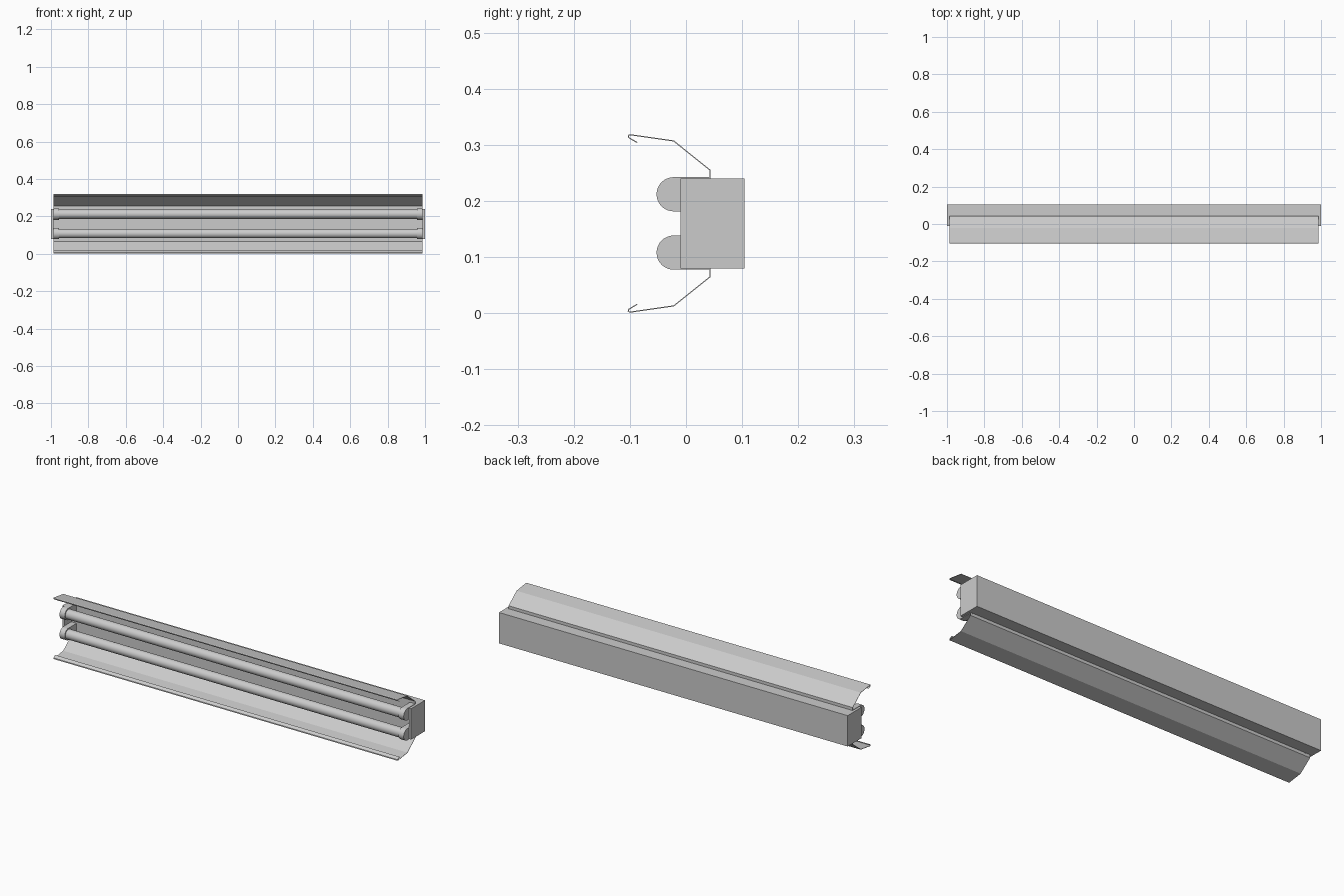
import bpy, bmesh, math
from mathutils import Vector

if "Cube" in bpy.data.objects:
    bpy.data.objects.remove(bpy.data.objects["Cube"], do_unlink=True)

MID_Z = 0.16      # mirror height of the fixture
HALF = 0.987      # half length between the end caps

grey = bpy.data.materials.new("light_grey")
grey.use_nodes = True
colour = (0.6, 0.6, 0.6, 1)
grey.diffuse_color = colour
grey.node_tree.nodes["Principled BSDF"].inputs["Base Color"].default_value = colour


def make_object(name, bm):
    bmesh.ops.recalc_face_normals(bm, faces=bm.faces)
    mesh = bpy.data.meshes.new(name)
    bm.to_mesh(mesh)
    bm.free()
    mesh.materials.append(grey)
    ob = bpy.data.objects.new(name, mesh)
    bpy.context.collection.objects.link(ob)
    return ob


def prism(name, points, direction):
    """Closed outline pushed along a direction."""
    bm = bmesh.new()
    face = bm.faces.new([bm.verts.new(p) for p in points])
    res = bmesh.ops.extrude_face_region(bm, geom=[face], use_keep_orig=True)
    verts = [g for g in res["geom"] if isinstance(g, bmesh.types.BMVert)]
    bmesh.ops.translate(bm, verts=verts, vec=Vector(direction))
    return make_object(name, bm)


def smooth(ob):
    bpy.ops.object.select_all(action='DESELECT')
    ob.select_set(True)
    bpy.context.view_layer.objects.active = ob
    bpy.ops.object.shade_smooth_by_angle(angle=math.radians(35))


# Housing: shallow back box whose end caps reach forward
plan = [(-1, 0.104), (-1, -0.01), (-HALF, -0.01), (-HALF, 0.044),
        (HALF, 0.044), (HALF, -0.01), (1, -0.01), (1, 0.104)]
prism("housing", [(x, y, 0.08) for x, y in plan], (0, 0, 0.16))

# Bent sheet reflector, as height above the middle
bend = [(0.043, 0.079), (0.043, 0.095), (-0.022, 0.147), (-0.099, 0.158),
        (-0.103, 0.157), (-0.102, 0.153), (-0.087, 0.144)]
TUBE_Y, TUBE_OFF = -0.022, 0.052

for side, label in ((1, "upper"), (-1, "lower")):
    # Reflector
    bm = bmesh.new()
    rows = [[bm.verts.new((x, y, MID_Z + side * h)) for x in (-HALF, HALF)]
            for y, h in bend]
    for a, b in zip(rows, rows[1:]):
        bm.faces.new((a[0], a[1], b[1], b[0]))
    reflector = make_object(label + "_reflector", bm)
    sheet = reflector.modifiers.new("sheet", 'SOLIDIFY')
    sheet.thickness = 0.002
    sheet.offset = 0

    # Lamp tube
    z = MID_Z + side * TUBE_OFF
    ring = [(-0.965, TUBE_Y + 0.025 * math.cos(t * math.tau / 32),
             z + 0.025 * math.sin(t * math.tau / 32)) for t in range(32)]
    smooth(prism(label + "_tube", ring, (1.93, 0, 0)))

    # Round-nosed lamp sockets at both ends
    arc = [math.pi / 2 + math.pi * i / 16 for i in range(17)]
    nose = [(TUBE_Y + 0.0305 * math.cos(a), z + 0.0305 * math.sin(a)) for a in arc]
    nose += [(0.044, z - 0.0305), (0.044, z + 0.0305)]
    for end, end_name in ((1, "left"), (-1, "right")):
        smooth(prism(f"{label}_{end_name}_socket",
                     [(end * HALF, y, h) for y, h in nose], (-end * 0.03, 0, 0)))
